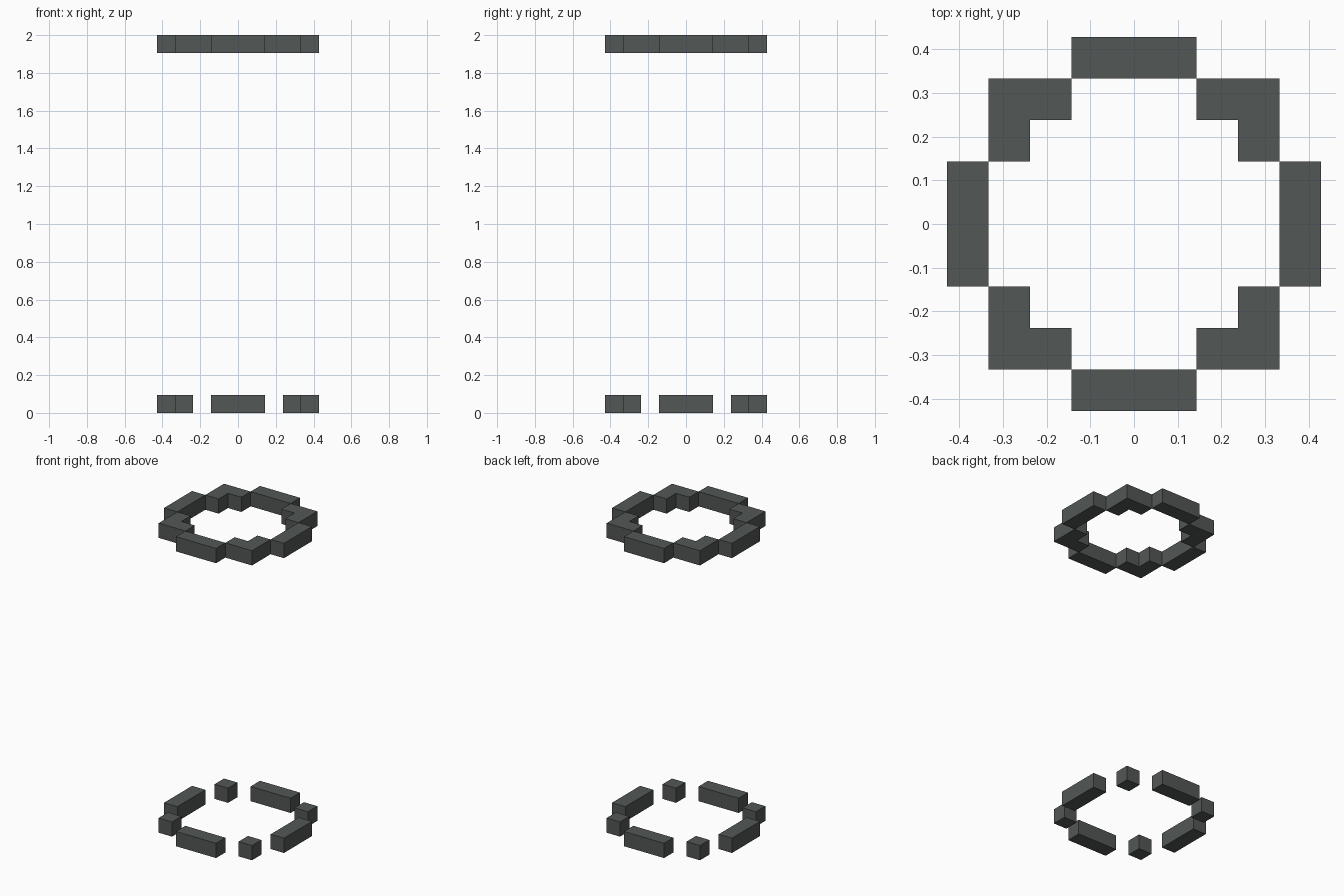
import bpy

if "Cube" in bpy.data.objects:
    bpy.data.objects.remove(bpy.data.objects["Cube"])

U = 2 / 21  # one block

dark = bpy.data.materials.new("dark grey stone")
dark.diffuse_color = (0.085, 0.095, 0.089, 1)
dark.use_nodes = True
dark.node_tree.nodes["Principled BSDF"].inputs["Base Color"].default_value = dark.diffuse_color


def block(name, x, y, z, sx=1, sy=1):
    """Box centred on grid cell x, y, with its base at layer z."""
    bpy.ops.mesh.primitive_cube_add(size=1, location=(x * U, y * U, (z + 0.5) * U))
    ob = bpy.context.object
    ob.name = name
    ob.scale = (sx * U, sy * U, U)
    bpy.ops.object.transform_apply(location=False, rotation=False, scale=True)
    ob.data.materials.append(dark)


for ring, z in (("bottom_ring", 0), ("top_ring", 20)):
    # Straight bars on the four sides
    for s in (-1, 1):
        block(ring + "_bar_x", 4 * s, 0, z, sy=3)
        block(ring + "_bar_y", 0, 4 * s, z, sx=3)
    # Corner blocks; the top ring also has stepped links beside them
    for sx in (-1, 1):
        for sy in (-1, 1):
            block(ring + "_corner", 3 * sx, 3 * sy, z)
            if z:
                block(ring + "_link_x", 2 * sx, 3 * sy, z)
                block(ring + "_link_y", 3 * sx, 2 * sy, z)
